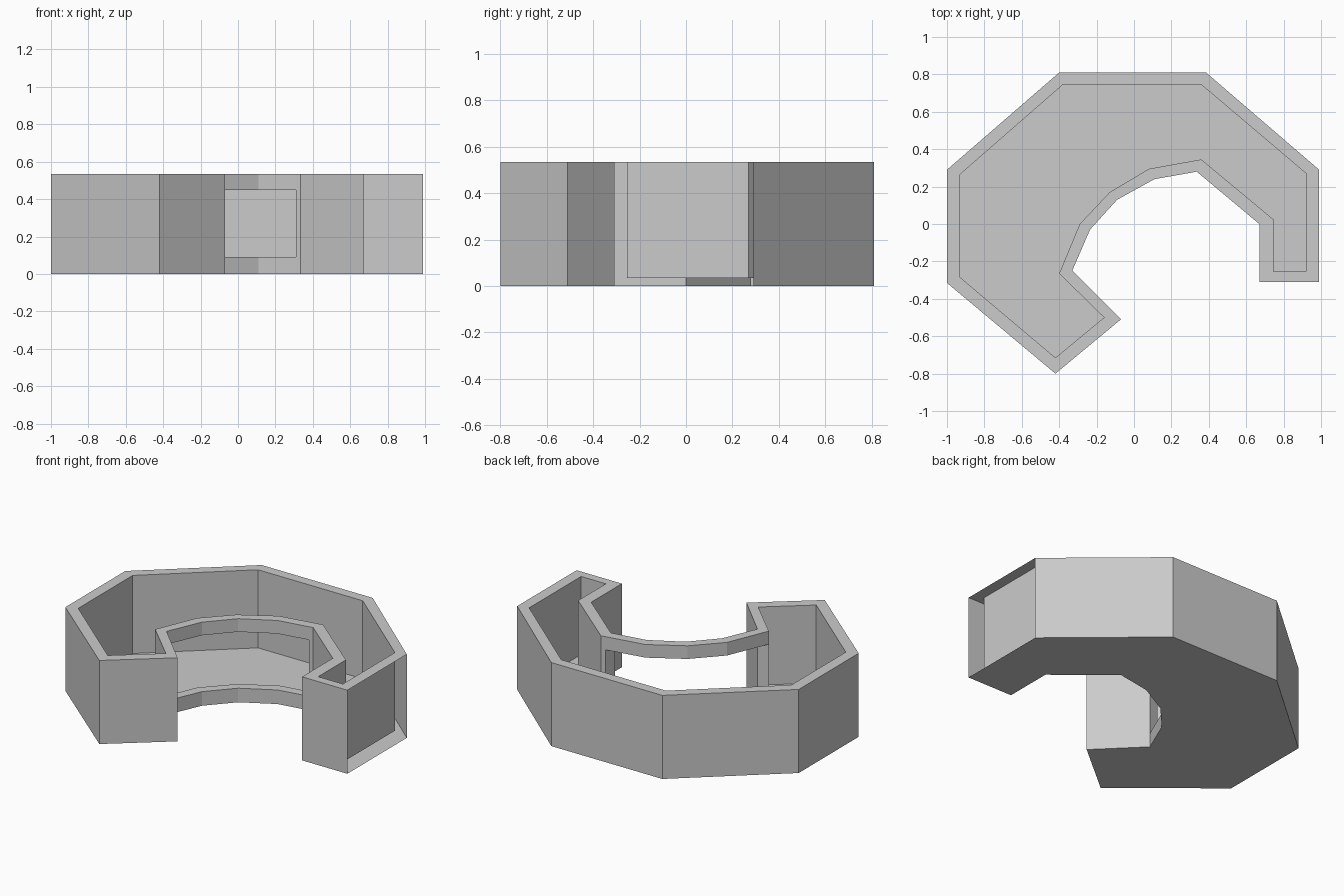
import bpy, bmesh

cube = bpy.data.objects.get("Cube")
if cube:
    bpy.data.objects.remove(cube, do_unlink=True)

HEIGHT, FLOOR, SILL, LINTEL = 0.534, 0.035, 0.09, 0.45

# Plan corners in matching order: outer skin, then inner skin
outer = [(-1, .29), (-.4, .81), (.385, .81), (.99, .29), (.99, -.31), (.67, -.31),
         (.67, 0), (.335, .28), (.31, .275), (.11, .24), (-.09, .13), (-.235, -.03),
         (-.33, -.25), (-.07, -.51), (-.42, -.8), (-1, -.315)]
inner = [(-.93, .265), (-.38, .745), (.36, .745), (.92, .27), (.92, -.255), (.745, -.255),
         (.745, .025), (.36, .345), (.33, .34), (.08, .295), (-.13, .17), (-.29, 0),
         (-.4, -.265), (-.16, -.5), (-.42, -.715), (-.93, -.285)]
OPEN_SIDE = 3                 # side with no outer skin
WINDOW = range(8, 12)         # curved sides with the long window
count = len(outer)

grey = bpy.data.materials.new("plain_grey")
grey.use_nodes = True
colour = (0.6, 0.6, 0.6, 1)
grey.diffuse_color = colour
grey.node_tree.nodes["Principled BSDF"].inputs["Base Color"].default_value = colour

bm = bmesh.new()


def face(*points):
    bm.faces.new([bm.verts.new(p) for p in points])


def wall(a, b, low, high):
    face((*a, low), (*b, low), (*b, high), (*a, high))


def strip(i, j, z):
    face((*outer[i], z), (*outer[j], z), (*inner[j], z), (*inner[i], z))


# Hollow walls with the top rim, window bands, sill and lintel
for i in range(count):
    j = (i + 1) % count
    strip(i, j, HEIGHT)
    for skin, base in ((outer, 0), (inner, FLOOR)):
        if skin is outer and i == OPEN_SIDE:
            continue
        if i in WINDOW:
            wall(skin[i], skin[j], base, SILL)
            wall(skin[i], skin[j], LINTEL, HEIGHT)
        else:
            wall(skin[i], skin[j], base, HEIGHT)
    if i in WINDOW:
        strip(i, j, SILL)
        strip(i, j, LINTEL)

# Window jambs
for i in (WINDOW.start, WINDOW.stop):
    wall(outer[i], inner[i], SILL, LINTEL)

# Underside and floor
face(*[(x, y, 0) for x, y in outer])
face(*[(x, y, FLOOR) for x, y in inner])

bmesh.ops.remove_doubles(bm, verts=bm.verts, dist=0.0005)
bmesh.ops.recalc_face_normals(bm, faces=bm.faces)
mesh = bpy.data.meshes.new("room_shell")
bm.to_mesh(mesh)
bm.free()
mesh.materials.append(grey)
room = bpy.data.objects.new("room_shell", mesh)
bpy.context.collection.objects.link(room)
